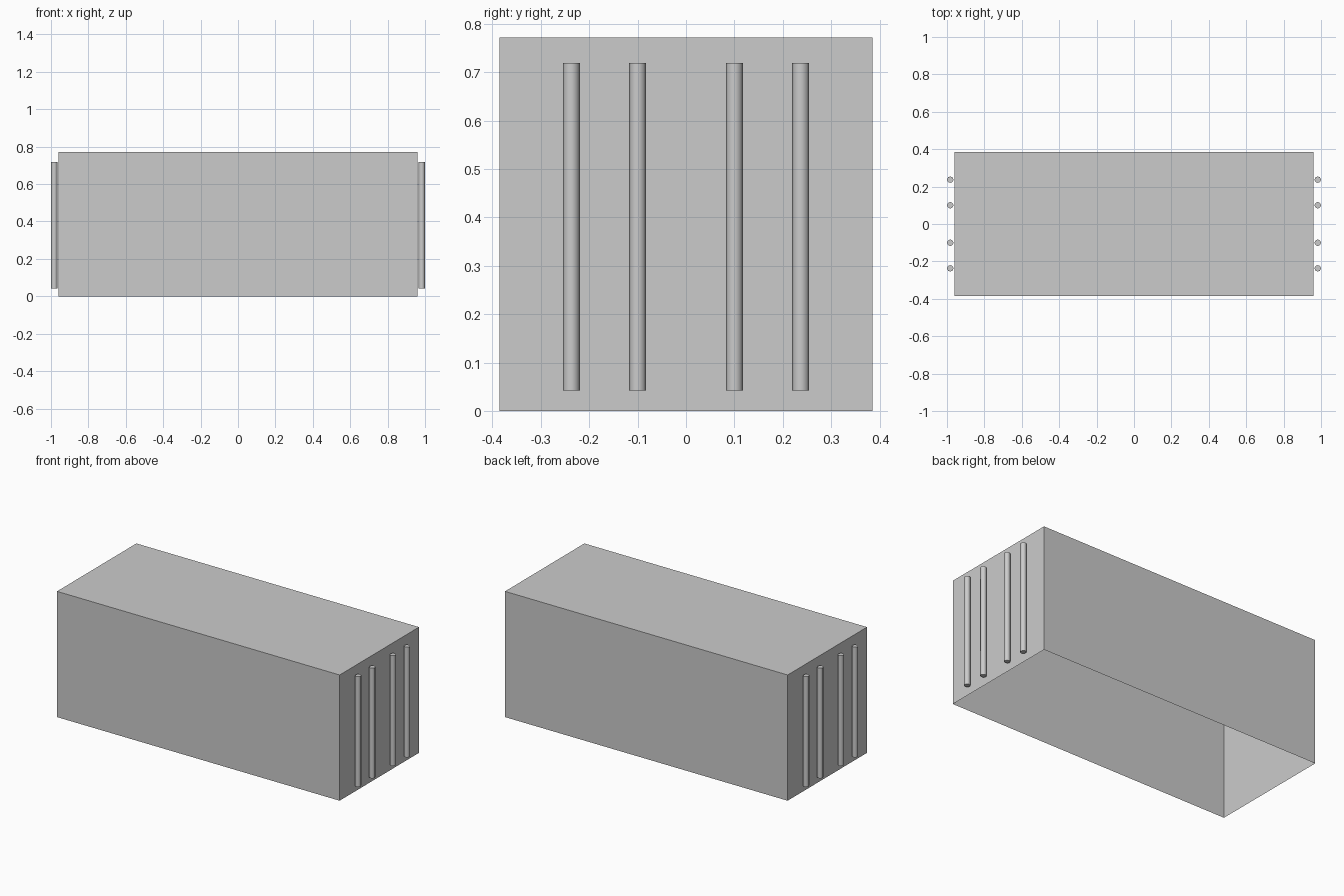
import bpy
import bmesh
import math

cube = bpy.data.objects.get("Cube")
if cube:
    bpy.data.objects.remove(cube, do_unlink=True)

LENGTH, DEPTH, HEIGHT = 1.92, 0.77, 0.772
ROD_RADIUS, ROD_BOTTOM, ROD_TOP = 0.0175, 0.042, 0.719
ROD_X = 1 - ROD_RADIUS
ROD_YS = (-0.237, -0.1, 0.1, 0.237)

grey = bpy.data.materials.new("plain grey")
grey.use_nodes = True
colour = (0.6, 0.6, 0.6, 1)
grey.diffuse_color = colour
grey.node_tree.nodes["Principled BSDF"].inputs["Base Color"].default_value = colour

# Container shell: thin sheet box, open underneath
bpy.ops.mesh.primitive_cube_add(size=1, location=(0, 0, HEIGHT / 2))
shell = bpy.context.object
shell.name = "container_shell"
shell.scale = (LENGTH, DEPTH, HEIGHT)
bpy.ops.object.transform_apply(location=False, rotation=False, scale=True)
bm = bmesh.new()
bm.from_mesh(shell.data)
floor = [f for f in bm.faces if f.normal.z < -0.9]
bmesh.ops.delete(bm, geom=floor, context="FACES_ONLY")
bm.to_mesh(shell.data)
bm.free()
shell.data.materials.append(grey)

# Upright locking rods on both ends
for side, end in ((1, "left"), (-1, "right")):
    for number, y in enumerate(ROD_YS, 1):
        bpy.ops.mesh.primitive_cylinder_add(
            vertices=8, radius=ROD_RADIUS, depth=ROD_TOP - ROD_BOTTOM,
            location=(side * ROD_X, y, (ROD_TOP + ROD_BOTTOM) / 2))
        rod = bpy.context.object
        rod.name = f"{end}_locking_rod_{number}"
        rod.data.materials.append(grey)
        bpy.ops.object.shade_smooth_by_angle(angle=math.radians(50))
